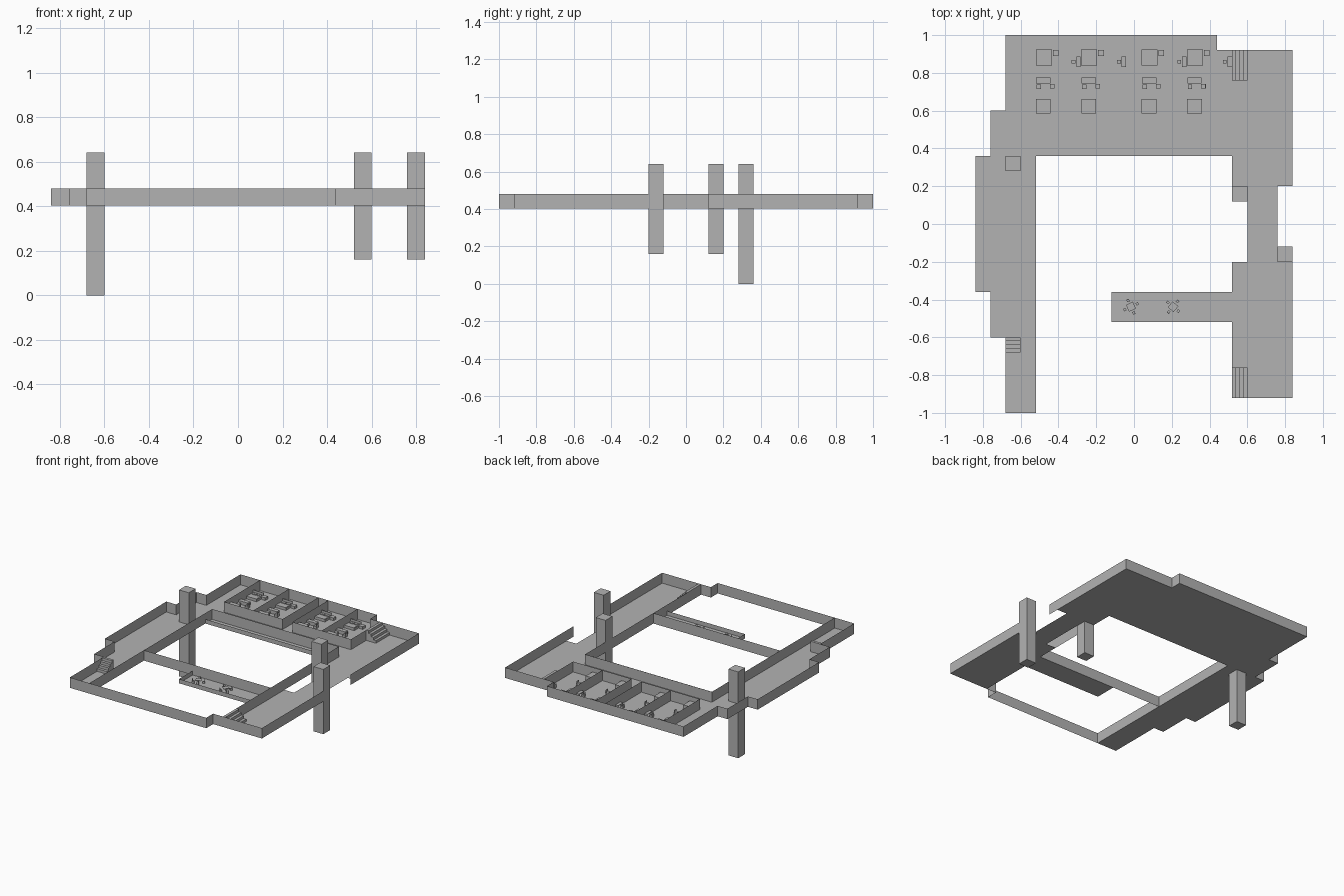
import bpy, bmesh, math
from mathutils import Matrix

cube = bpy.data.objects.get("Cube")
if cube:
    bpy.data.objects.remove(cube, do_unlink=True)

FLOOR, TOP, RAIL = 0.403, 0.48, 0.435

grey = bpy.data.materials.new("plain grey")
grey.use_nodes = True
grey.diffuse_color = (0.45, 0.45, 0.45, 1)
grey.node_tree.nodes["Principled BSDF"].inputs["Base Color"].default_value = grey.diffuse_color


def finish(name, bm):
    mesh = bpy.data.meshes.new(name)
    bm.to_mesh(mesh)
    bm.free()
    mesh.materials.append(grey)
    obj = bpy.data.objects.new(name, mesh)
    bpy.context.collection.objects.link(obj)
    return obj


def add_box(bm, x0, x1, y0, y1, z0, z1):
    size = Matrix.Diagonal((x1 - x0, y1 - y0, z1 - z0, 1))
    centre = Matrix.Translation(((x0 + x1) / 2, (y0 + y1) / 2, (z0 + z1) / 2))
    bmesh.ops.create_cube(bm, size=1, matrix=centre @ size)


def boxes(name, items):
    bm = bmesh.new()
    for item in items:
        add_box(bm, *item)
    return finish(name, bm)


def wall(name, path, top=TOP):
    """Sheet wall standing on the floor along a path."""
    bm = bmesh.new()
    low = [bm.verts.new((x, y, FLOOR)) for x, y in path]
    high = [bm.verts.new((x, y, top)) for x, y in path]
    for i in range(len(path) - 1):
        bm.faces.new((low[i], low[i + 1], high[i + 1], high[i]))
    return finish(name, bm)


# Floor slab outline around the courtyard
west_steps = [(-.68, -1), (-.68, -.6), (-.76, -.6), (-.76, -.36), (-.84, -.36),
              (-.84, .36), (-.76, .36), (-.76, .6), (-.68, .6), (-.68, 1)]
north_east = [(.44, 1), (.44, .92), (.84, .92)]
outline = west_steps + north_east + [
    (.84, .2), (.76, .2), (.76, -.2), (.84, -.2), (.84, -.92), (.52, -.92),
    (.52, -.52), (-.12, -.52), (-.12, -.36), (.52, -.36), (.52, -.2), (.6, -.2),
    (.6, .2), (.52, .2), (.52, .36), (-.52, .36), (-.52, -1)]
bm = bmesh.new()
face = bm.faces.new([bm.verts.new((x, y, FLOOR)) for x, y in outline])
face.normal_update()
if face.normal.z < 0:
    face.normal_flip()
bmesh.ops.triangulate(bm, faces=[face])
finish("floor", bm)

# Outer walls, open between the two ends on the east side
wall("outer_wall", [(.84, -.2), (.84, -.92), (.44, -.92), (.44, -1)]
     + west_steps + north_east + [(.84, .12)])

# Courtyard walls and railings
wall("courtyard_wall", [(-.52, -1), (-.52, .44), (.52, .44), (.52, -.92)])
wall("courtyard_cross_wall", [(-.52, -.36), (.52, -.36)])
wall("ledge_railing", [(-.52, .36), (.52, .36)], RAIL)
wall("terrace_railing", [(.52, -.52), (-.12, -.52), (-.12, -.36)], RAIL)

# Pillars
for name, x, y, base in (("west_pillar", -.68, .28, 0),
                         ("inner_pillar", .52, .12, .16),
                         ("east_pillar", .76, -.2, .16)):
    boxes(name, [(x, x + .08, y, y + .08, base, .64)])

# Stairs of four steps
STEPS = 4
run, rise = .08 / STEPS, (TOP - FLOOR) / STEPS
for name, y in (("north_stairs", .76), ("south_stairs", -.92)):
    boxes(name, [(.52 + i * run, .52 + (i + 1) * run, y, y + .16,
                  FLOOR, TOP - i * rise) for i in range(STEPS)])
boxes("west_stairs", [(-.68, -.6, -.6 - (i + 1) * run, -.6 - i * run,
                       FLOOR, TOP - i * rise) for i in range(STEPS)])

# Two pairs of rooms with a corridor between them
for side, x in (("west", -.52), ("east", .04)):
    back = 1 if side == "west" else .92
    wall(side + "_room_walls", [(x, 1), (x, .58), (x + .48, .58), (x + .48, back)])
    wall(side + "_room_divider", [(x + .24, .58), (x + .24, 1)])


def furnish(number, x):
    def put(name, *parts):
        boxes(f"{name}_{number}", [(x + a, x + b, c, d, FLOOR + e, FLOOR + f)
                                   for a, b, c, d, e, f in parts])
    put("bed", (0, .085, .84, .92, 0, .016), (.003, .082, .84, .875, .016, .02),
        (.006, .04, .893, .912, .016, .022), (.045, .079, .893, .912, .016, .022),
        (0, .085, .92, .925, 0, .035))
    put("bedside_cabinet", (.09, .12, .89, .922, 0, .02))
    put("desk", (.215, .238, .83, .888, .02, .024),
        (.215, .238, .83, .834, 0, .02), (.215, .238, .884, .888, 0, .02))
    put("desk_chair", (.19, .21, .849, .869, 0, .014), (.19, .193, .849, .869, .014, .03))
    put("sideboard", (.002, .078, .745, .775, 0, .025))
    put("stool", (.005, .028, .715, .738, 0, .016))
    put("side_chair", (.076, .1, .717, .742, 0, .016), (.097, .1, .717, .742, .016, .03))
    put("closet", (.001, .079, .585, .663, 0, .045))


for i, x in enumerate((-.52, -.28, .04, .28)):
    furnish(i + 1, x)

# Terrace tables, each with four chairs around it
for name, x, angle in (("west_table_set", -.016, 25), ("east_table_set", .207, 50)):
    parts = [(-.02, .02, -.02, .02, .022, .025), (-.003, .003, -.003, .003, 0, .022)]
    for dx, dy in ((1, 0), (-1, 0), (0, 1), (0, -1)):
        cx, cy = dx * .036, dy * .036
        parts.append((cx - .007, cx + .007, cy - .007, cy + .007, 0, .014))
        bx, by = dx * .042, dy * .042
        wx, wy = (.0015, .007) if dx else (.007, .0015)
        parts.append((bx - wx, bx + wx, by - wy, by + wy, .014, .028))
    table = boxes(name, parts)
    table.location = (x, -.438, FLOOR)
    table.rotation_euler.z = math.radians(angle)
